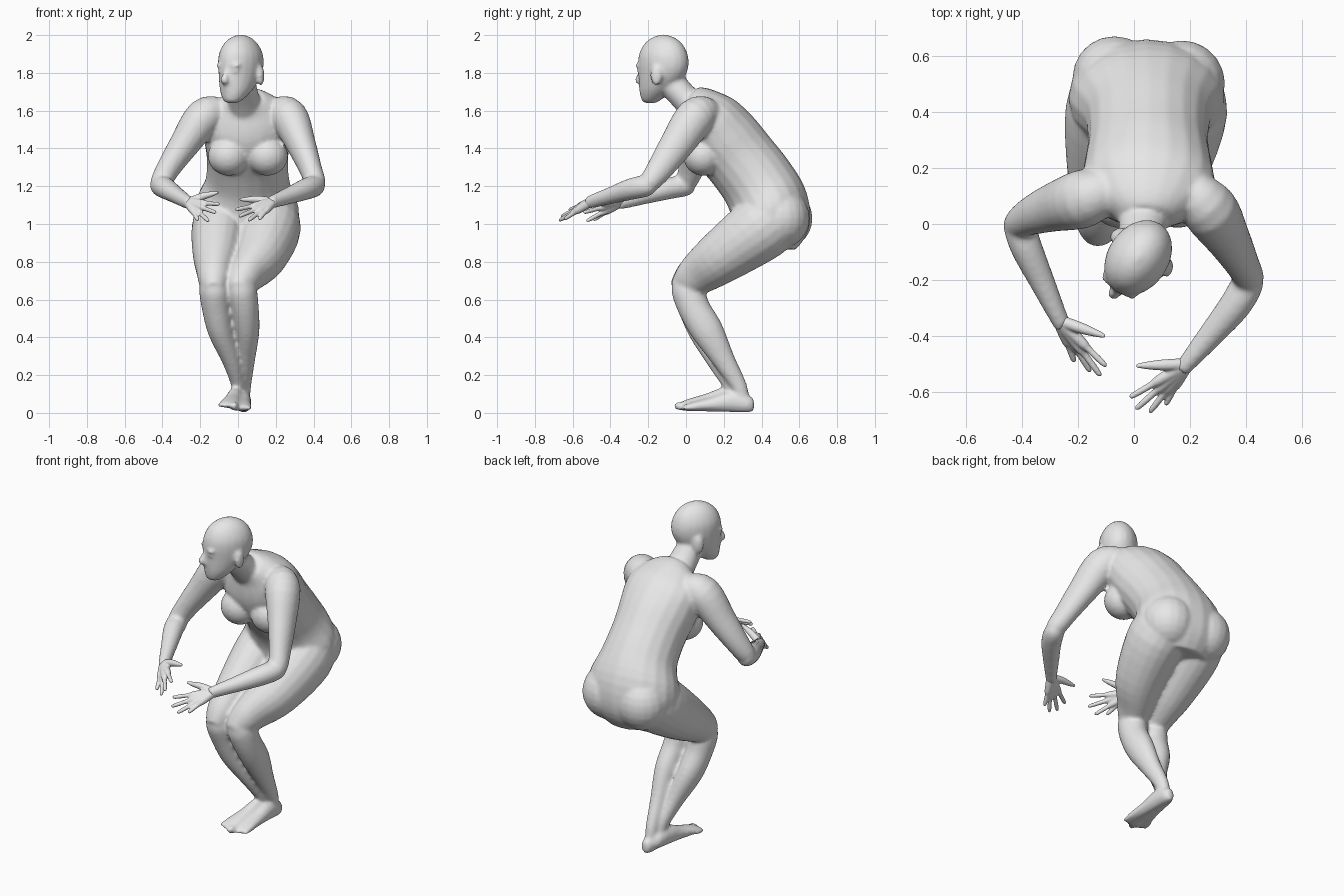
import bpy, bmesh, math
from mathutils import Vector, Matrix

old = bpy.data.objects.get("Cube")
if old:
    bpy.data.objects.remove(old, do_unlink=True)

GREY = (0.8, 0.8, 0.8, 1.0)
skin = bpy.data.materials.new("plain grey")
skin.use_nodes = True
skin.diffuse_color = GREY
skin.node_tree.nodes["Principled BSDF"].inputs["Base Color"].default_value = GREY

X, Z = Vector((1, 0, 0)), Vector((0, 0, 1))
SIDES, STEPS = 20, 4


def smooth_rings(rings):
    """Catmull-Rom interpolation of (x, y, z, half width, half depth)."""
    result = []
    last = len(rings) - 1
    for i in range(last):
        p, q, r, s = (rings[max(0, min(last, i + k))] for k in (-1, 0, 1, 2))
        for step in range(STEPS):
            t = step / STEPS
            result.append([0.5 * (2 * b + (c - a) * t
                                  + (2 * a - 5 * b + 4 * c - d) * t ** 2
                                  + (3 * b - a - 3 * c + d) * t ** 3)
                           for a, b, c, d in zip(p, q, r, s)])
    result.append(list(rings[-1]))
    return result


def loft(bm, rings, side=X, axis=None):
    """Closed tube of elliptical cross-sections along a curved path."""
    rings = [r if len(r) == 5 else (*r, r[3]) for r in rings]
    rings = smooth_rings(rings)
    centres = [Vector(r[:3]) for r in rings]
    loops = []
    for i, ring in enumerate(rings):
        ahead = centres[min(i + 1, len(rings) - 1)]
        behind = centres[max(i - 1, 0)]
        tangent = axis or (ahead - behind).normalized()
        u = (side - tangent * side.dot(tangent)).normalized()
        v = tangent.cross(u)
        loop = []
        for k in range(SIDES):
            ang = 2 * math.pi * k / SIDES
            loop.append(bm.verts.new(centres[i] + u * ring[3] * math.cos(ang)
                                     + v * ring[4] * math.sin(ang)))
        loops.append(loop)
    faces = [bm.faces.new(loops[0][::-1]), bm.faces.new(loops[-1])]
    for low, high in zip(loops, loops[1:]):
        for k in range(SIDES):
            n = (k + 1) % SIDES
            faces.append(bm.faces.new((low[k], low[n], high[n], high[k])))
    bmesh.ops.recalc_face_normals(bm, faces=faces)


def ball(bm, centre, radii, yaw=0.0):
    place = (Matrix.Translation(centre) @ Matrix.Rotation(yaw, 4, "Z")
             @ Matrix.Diagonal((*radii, 1)))
    bmesh.ops.create_uvsphere(bm, u_segments=SIDES, v_segments=12,
                              radius=1, matrix=place)


def finish(bm, name, voxel, passes):
    """Fuse the overlapping volumes into one soft skin."""
    mesh = bpy.data.meshes.new(name)
    bm.to_mesh(mesh)
    bm.free()
    mesh.materials.append(skin)
    obj = bpy.data.objects.new(name, mesh)
    bpy.context.scene.collection.objects.link(obj)
    fuse = obj.modifiers.new("fuse", "REMESH")
    fuse.mode = "VOXEL"
    fuse.voxel_size = voxel
    fuse.use_smooth_shade = True
    soften = obj.modifiers.new("soften", "SMOOTH")
    soften.factor = 0.5
    soften.iterations = passes
    return obj


body = bmesh.new()

# Torso, leaning forward from the pelvis to the base of the neck
loft(body, [(.045, .44, .88, .17, .14), (.045, .45, .98, .265, .2),
            (.045, .44, 1.1, .275, .21), (.05, .38, 1.22, .225, .2),
            (.05, .29, 1.34, .215, .195), (.05, .2, 1.45, .23, .195),
            (.05, .13, 1.55, .235, .17), (.045, .07, 1.62, .18, .12),
            (.04, .02, 1.66, .1, .08)])

# Chest and buttocks
for x in (.155, -.05):
    ball(body, (x, .09, 1.36), (.11, .105, .105))
ball(body, (.17, .5, 1.03), (.155, .155, .16))
ball(body, (-.07, .52, 1.03), (.15, .15, .16))

# Neck
loft(body, [(.04, .08, 1.58, .1, .09), (.03, .0, 1.66, .085, .075),
            (.02, -.07, 1.74, .075), (.015, -.1, 1.8, .07)])

# Head, turned towards the model's right
YAW = math.radians(-34)
turn = Matrix.Rotation(YAW, 3, "Z")
SIDEWAYS = turn @ X
HEAD = Vector((.015, -.12, 0))


def on_head(side, forward, z):
    return HEAD + turn @ Vector((side, -forward, z))


skull = [(.085, 1.64, .025, .025), (.078, 1.655, .05, .05),
         (.05, 1.7, .078, .088), (.022, 1.75, .094, .12),
         (.005, 1.8, .104, .138), (0, 1.85, .109, .145),
         (0, 1.9, .105, .138), (0, 1.95, .083, .112),
         (0, 1.985, .05, .068), (0, 2.002, .012, .016)]
loft(body, [(*on_head(0, f, z), w, d) for f, z, w, d in skull], SIDEWAYS, Z)

# Nose, lips, brows, eyelids and ears
loft(body, [(*on_head(0, f, z), w, d) for f, z, w, d in
            [(.13, 1.83, .012, .012), (.148, 1.79, .014, .014),
             (.158, 1.76, .022, .018), (.135, 1.745, .02, .012)]], SIDEWAYS)
for z in (1.727, 1.712):
    ball(body, on_head(0, .128, z), (.032, .014, .009), YAW)
for s in (-1, 1):
    ball(body, on_head(s * .042, .127, 1.84), (.034, .014, .011), YAW)
    ball(body, on_head(s * .042, .124, 1.81), (.022, .011, .01), YAW)
    ball(body, on_head(s * .11, -.028, 1.785), (.017, .032, .054), YAW + s * .3)

# Upper arms and forearms
upper_arms = [
    [(.2, .12, 1.59, .08), (.27, .05, 1.565, .1, .105),
     (.335, -.05, 1.42, .078, .09), (.385, -.14, 1.29, .06, .07),
     (.41, -.195, 1.215, .054), (.412, -.21, 1.18, .03)],
    [(-.09, .12, 1.59, .08), (-.18, .09, 1.565, .1, .105),
     (-.285, .06, 1.42, .08, .088), (-.365, .03, 1.3, .064, .07),
     (-.412, 0, 1.215, .054), (-.425, -.01, 1.18, .03)]]
forearms = [
    [(.412, -.17, 1.21, .04), (.405, -.21, 1.202, .057),
     (.36, -.29, 1.185, .057), (.27, -.4, 1.15, .045),
     (.19, -.495, 1.12, .032, .036), (.17, -.52, 1.11, .03)],
    [(-.412, .03, 1.215, .04), (-.41, 0, 1.205, .056),
     (-.385, -.08, 1.19, .057), (-.33, -.2, 1.155, .046),
     (-.265, -.34, 1.115, .032, .036), (-.25, -.365, 1.11, .03)]]
for rings in upper_arms + forearms:
    loft(body, rings)

# Thighs
loft(body, [(.15, .5, 1.06, .14, .16), (.168, .4, .98, .165, .175),
            (.12, .2, .835, .14, .145), (.05, .07, .74, .1, .115),
            (.015, 0, .685, .08, .085), (.005, -.05, .65, .05)])
loft(body, [(-.06, .5, 1.06, .14, .16), (-.095, .4, .98, .15, .17),
            (-.112, .2, .835, .128, .14), (-.122, .07, .745, .098, .11),
            (-.127, 0, .69, .08, .085), (-.127, -.05, .65, .05)])

# Lower legs
loft(body, [(.015, -.025, .73, .05), (.018, .005, .66, .08, .085),
            (.035, .045, .55, .075, .085), (.045, .115, .43, .068, .085),
            (.04, .2, .28, .05, .06), (.032, .28, .14, .037, .043),
            (.03, .295, .06, .034, .04)])
loft(body, [(-.125, -.025, .73, .05), (-.125, .005, .66, .08, .085),
            (-.115, .04, .55, .075, .08), (-.09, .095, .43, .068, .08),
            (-.035, .165, .28, .05, .057), (0, .235, .15, .037, .042),
            (0, .255, .08, .034, .04)])


def foot(heel, tip, inner):
    """Sole from heel to ball, then five toes; inner is the big toe's side."""
    heel, tip = Vector(heel), Vector(tip)
    rings = []
    for t, height, wide in [(0, .03, .018), (.07, .045, .036), (.28, .056, .042),
                            (.52, .04, .044), (.76, .026, .052), (.9, .016, .046)]:
        c = heel.lerp(tip, t)
        rings.append((c.x, c.y, c.z + max(height, .045 if t < .1 else 0), wide, height))
    loft(body, rings)
    for k in range(5):
        shift = Vector((inner * (.036 - .019 * k), .008 * k, 0))
        root, end = heel.lerp(tip, .82) + shift, tip + shift * 1.1
        size = .016 if k == 0 else .011
        loft(body, [(root.x, root.y, root.z + .018, size),
                    (*(root.lerp(end, .6) + Z * .016), size),
                    (end.x, end.y, end.z + .012, size * .6)])


foot((.032, .36, 0), (.018, -.05, .012), -1)
foot((.004, .315, .022), (-.06, -.065, .026), 1)
finish(body, "body", .011, 4)


def hand(name, wrist, thumb, tips):
    """Digits fan out from the wrist; their roots fuse into the palm."""
    bm = bmesh.new()
    wrist = Vector(wrist)
    for tip in tips:
        tip = Vector(tip)
        profile = [(-.08, .022), (.1, .024), (.48, .019), (.62, .0125),
                   (.85, .0115), (.97, .009), (1, .004)]
        loft(bm, [(*wrist.lerp(tip, t), r) for t, r in profile], Z)
    thumb = Vector(thumb)
    bend = wrist.lerp(thumb, .45) + Z * .006
    loft(bm, [(*wrist, .022), (*bend, .02), (*bend.lerp(thumb, .6), .014),
              (*thumb, .007)], Z)
    finish(bm, name, .005, 3)


hand("left_hand", (.187, -.5, 1.118), (.008, -.505, 1.13),
     [(-.015, -.618, 1.075), (.006, -.66, 1.04),
      (.055, -.672, 1.018), (.112, -.645, 1.025)])
hand("right_hand", (-.265, -.345, 1.115), (-.103, -.4, 1.168),
     [(-.098, -.508, 1.105), (-.118, -.542, 1.06),
      (-.155, -.527, 1.015), (-.212, -.492, 1.02)])
